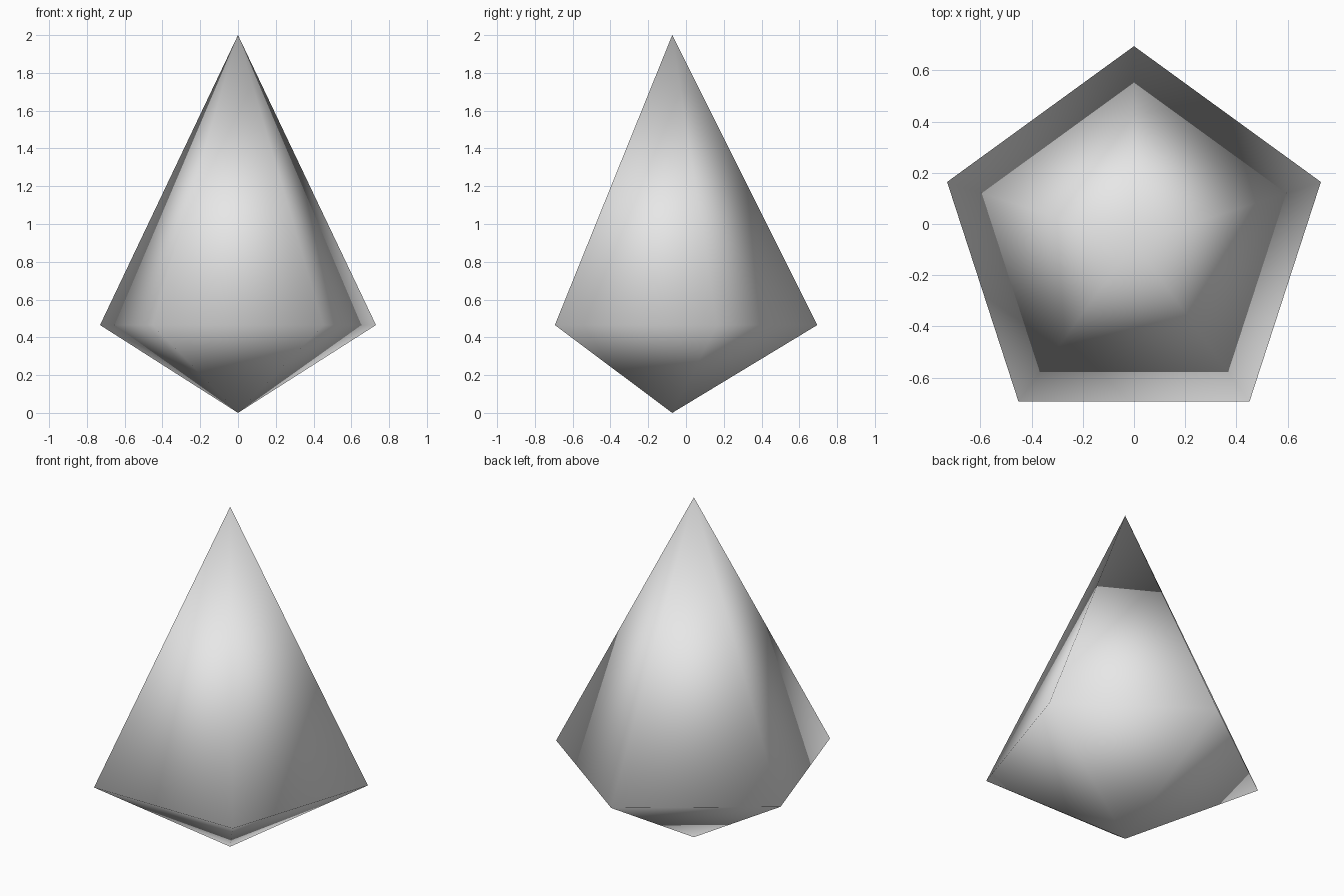
import bpy, bmesh, math

cube = bpy.data.objects.get("Cube")
if cube:
    bpy.data.objects.remove(cube, do_unlink=True)

SIDES = 5
RADIUS = 0.768
AXIS_Y = -0.073
GIRDLE_Z = 0.465
HEIGHT = 2.0

# Single plain grey
grey = bpy.data.materials.new("light_grey")
grey.use_nodes = True
colour = (0.8, 0.8, 0.8, 1.0)
grey.diffuse_color = colour
grey.node_tree.nodes["Principled BSDF"].inputs["Base Color"].default_value = colour

# Gem: five-sided girdle joined to a top and a bottom point
bm = bmesh.new()
top = bm.verts.new((0, AXIS_Y, HEIGHT))
bottom = bm.verts.new((0, AXIS_Y, 0))
girdle = []
for i in range(SIDES):
    a = math.pi / 2 + i * math.tau / SIDES
    girdle.append(bm.verts.new((RADIUS * math.cos(a),
                                AXIS_Y + RADIUS * math.sin(a), GIRDLE_Z)))
for i in range(SIDES):
    a, b = girdle[i], girdle[(i + 1) % SIDES]
    bm.faces.new((a, b, top))
    bm.faces.new((b, a, bottom))

# Smooth shading over the whole gem
for f in bm.faces:
    f.smooth = True
bmesh.ops.recalc_face_normals(bm, faces=bm.faces)

mesh = bpy.data.meshes.new("crystal")
bm.to_mesh(mesh)
bm.free()
mesh.materials.append(grey)
crystal = bpy.data.objects.new("crystal", mesh)
bpy.context.collection.objects.link(crystal)
